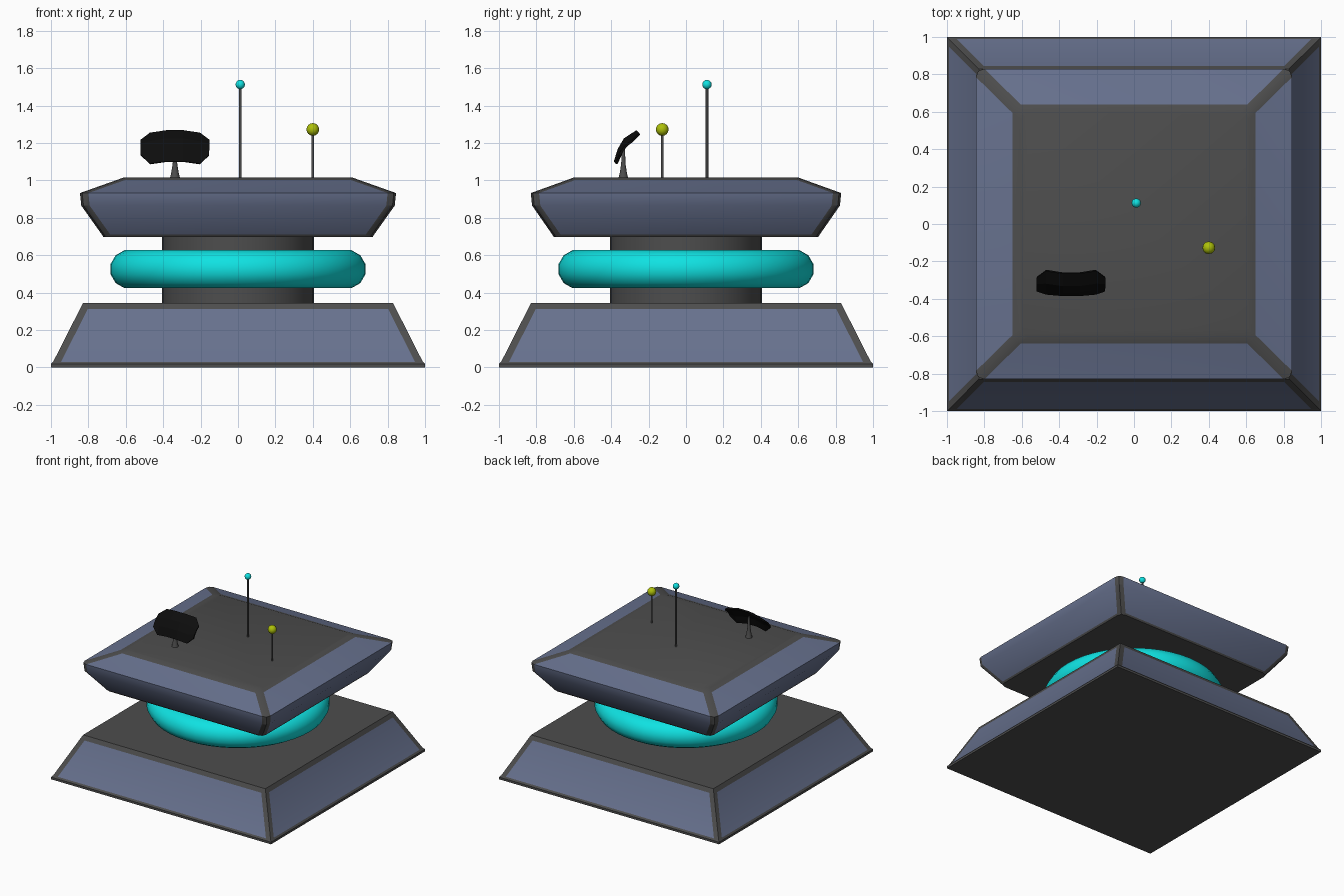
import bpy, bmesh, math
from mathutils import Vector

if "Cube" in bpy.data.objects:
    bpy.data.objects.remove(bpy.data.objects["Cube"])


def material(name, r, g, b):
    m = bpy.data.materials.new(name)
    m.diffuse_color = (r, g, b, 1)
    m.use_nodes = True
    m.node_tree.nodes["Principled BSDF"].inputs["Base Color"].default_value = m.diffuse_color
    return m


GREY = material("dark grey", 0.075, 0.075, 0.075)
BLUE = material("slate blue", 0.135, 0.165, 0.27)
CYAN = material("cyan", 0.005, 0.76, 0.76)
LIME = material("lime", 0.42, 0.53, 0.003)
BLACK = material("black", 0.004, 0.004, 0.004)


def finish(name, bm, mats, angle=30):
    bmesh.ops.recalc_face_normals(bm, faces=bm.faces)
    me = bpy.data.meshes.new(name)
    bm.to_mesh(me)
    bm.free()
    for m in mats:
        me.materials.append(m)
    ob = bpy.data.objects.new(name, me)
    bpy.context.collection.objects.link(ob)
    bpy.ops.object.select_all(action='DESELECT')
    ob.select_set(True)
    bpy.context.view_layer.objects.active = ob
    if angle:
        bpy.ops.object.shade_smooth_by_angle(angle=math.radians(angle))
    return ob


def bridge(bm, a, b):
    n = len(a)
    return [bm.faces.new((a[i], a[(i + 1) % n], b[(i + 1) % n], b[i])) for i in range(n)]


def panelled_block(name, rings, blue_bands, margin, cut, ys=1.0):
    """Square loft with framed corners; the wide sides of blue_bands are panels."""
    bm = bmesh.new()
    loops = []
    for h, z in rings:
        loop = []
        for k in range(4):
            c, s = round(math.cos(k * math.pi / 2)), round(math.sin(k * math.pi / 2))
            for x, y in ((h, h - margin), (h - cut, h - cut), (h - margin, h)):
                loop.append(bm.verts.new((x * c - y * s, (x * s + y * c) * ys, z)))
        loops.append(loop)
    for i in range(len(loops) - 1):
        for j, f in enumerate(bridge(bm, loops[i], loops[i + 1])):
            f.material_index = int(i in blue_bands and j % 3 == 2)
    bm.faces.new(loops[0])
    bm.faces.new(loops[-1])
    return finish(name, bm, (GREY, BLUE))


def lathe(name, profile, mat, segs, at=(0, 0), closed=False, angle=30):
    bm = bmesh.new()
    loops = [[bm.verts.new((at[0] + r * math.cos(2 * math.pi * k / segs),
                            at[1] + r * math.sin(2 * math.pi * k / segs), z))
              for k in range(segs)] for r, z in profile]
    for a, b in zip(loops, loops[1:]):
        bridge(bm, a, b)
    if closed:
        bridge(bm, loops[-1], loops[0])
    else:
        bm.faces.new(loops[0])
        bm.faces.new(loops[-1])
    return finish(name, bm, (mat,), angle)


def antenna(name, at, top, rod_r, ball_r, ball_mat):
    lathe(name + "_rod", [(rod_r, 1.01), (rod_r, top)], GREY, 8, at, angle=50)
    bm = bmesh.new()
    bmesh.ops.create_uvsphere(bm, u_segments=12, v_segments=8, radius=ball_r)
    bmesh.ops.translate(bm, verts=bm.verts, vec=(at[0], at[1], top))
    finish(name + "_ball", bm, (ball_mat,), 50)


# sloped base and upper slab
panelled_block("base", [(1.0, 0), (1.0, 0.018), (0.988, 0.03), (0.845, 0.312), (0.828, 0.345)],
               {2}, 0.042, 0.0)
panelled_block("upper_slab", [(0.72, 0.697), (0.728, 0.71), (0.838, 0.865), (0.845, 0.932),
                              (0.65, 1.001), (0.61, 1.016)],
               {1, 2, 3}, 0.045, 0.012, 0.982)

# column and glowing ring
lathe("column", [(0.405, 0.34), (0.405, 0.70)], GREY, 48)
ring = [(0.58 + 0.105 * math.cos(math.radians(15 + 30 * k)),
         0.525 + 0.105 * math.sin(math.radians(15 + 30 * k))) for k in range(12)]
lathe("energy_ring", ring, CYAN, 48, closed=True, angle=40)

# antennas
antenna("tall_antenna", (0.012, 0.112), 1.512, 0.007, 0.025, CYAN)
antenna("short_antenna", (0.40, -0.127), 1.272, 0.007, 0.034, LIME)

# dish stem
lathe("dish_stem", [(0.027, 1.012), (0.02, 1.04), (0.012, 1.09), (0.009, 1.18)], GREY, 10,
      (-0.337, -0.335), angle=50)

# curved dish plate, bowed toward the front
middle = [(-0.38, 1.10), (-0.36, 1.165), (-0.328, 1.22), (-0.262, 1.263)]
inner = [(-0.372, 1.088), (-0.348, 1.15), (-0.315, 1.205), (-0.248, 1.25)]
outer = [(-0.355, 1.135), (-0.338, 1.163), (-0.316, 1.188), (-0.285, 1.212)]
bm = bmesh.new()
cols = [[bm.verts.new((-0.337 + x, y, z)) for y, z in pts] for x, pts in
        ((-0.183, outer), (-0.133, inner), (-0.045, middle),
         (0.045, middle), (0.133, inner), (0.183, outer))]
for a, b in zip(cols, cols[1:]):
    for i in range(3):
        bm.faces.new((a[i], b[i], b[i + 1], a[i + 1]))
dish = finish("dish", bm, (BLACK,), 0)
mod = dish.modifiers.new("thickness", 'SOLIDIFY')
mod.thickness = 0.012
mod.offset = 0
